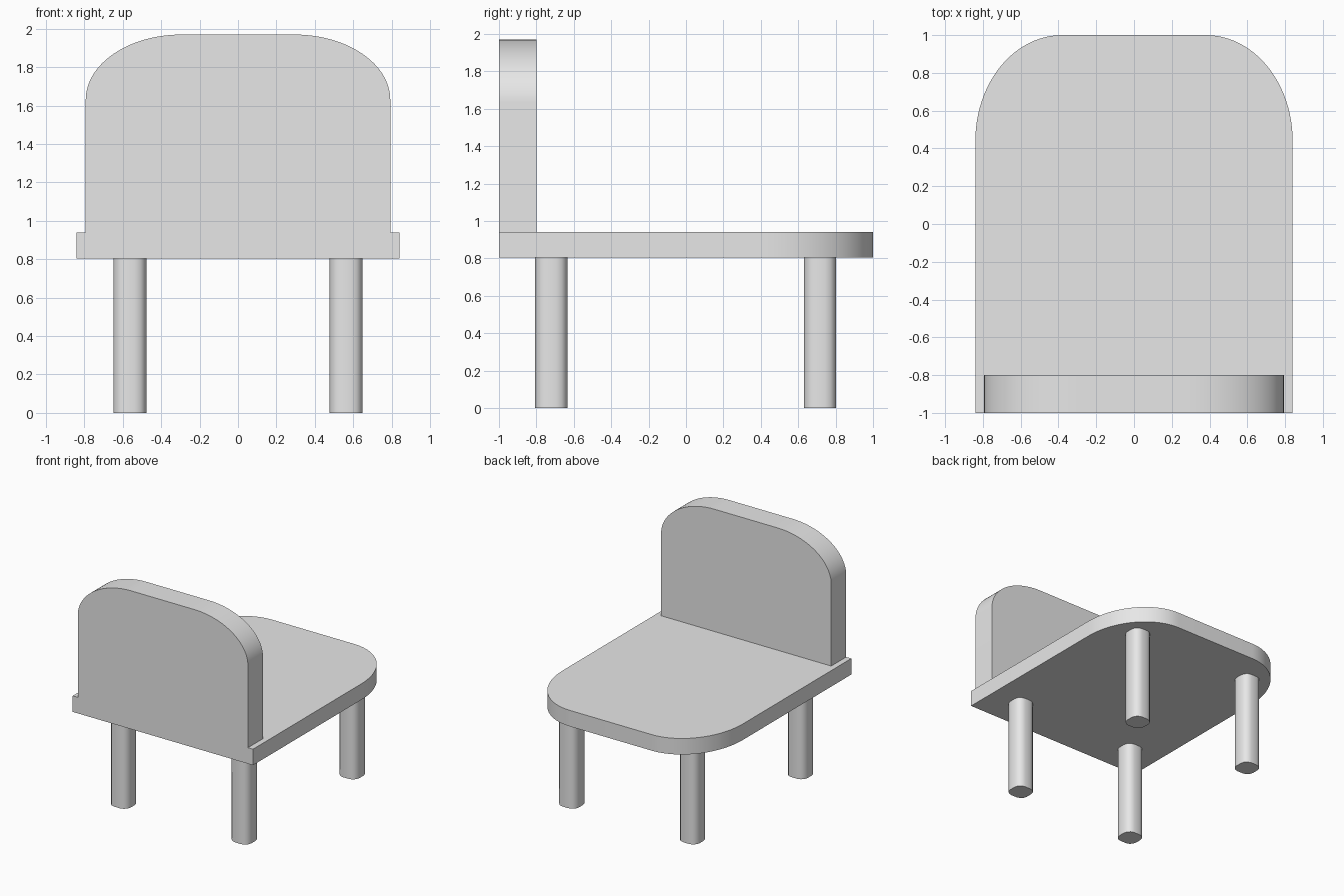
import bpy, bmesh, math
from mathutils import Vector

cube = bpy.data.objects.get("Cube")
if cube:
    bpy.data.objects.remove(cube, do_unlink=True)

grey = bpy.data.materials.new("light grey")
grey.use_nodes = True
grey.diffuse_color = (0.8, 0.8, 0.8, 1)
grey.node_tree.nodes["Principled BSDF"].inputs["Base Color"].default_value = (0.8, 0.8, 0.8, 1)


def arc_corner(cx, cy, rx, ry, start, steps):
    """Quarter ellipse, counter-clockwise from the start angle in degrees."""
    angles = [math.radians(start + 90 * i / steps) for i in range(steps + 1)]
    return [(cx + rx * math.cos(a), cy + ry * math.sin(a)) for a in angles]


def arch(half_width, bottom, top, rx, ry, steps=24):
    """Square at the bottom, with elliptical corners at the top."""
    cx, cy = half_width - rx, top - ry
    return ([(-half_width, bottom), (half_width, bottom)]
            + arc_corner(cx, cy, rx, ry, 0, steps)
            + arc_corner(-cx, cy, rx, ry, 90, steps))


def rounded_square(half, r, steps=3):
    c = half - r
    centres = [(c, c), (-c, c), (-c, -c), (c, -c)]
    return [p for i, (x, y) in enumerate(centres)
            for p in arc_corner(x, y, r, r, 90 * i, steps)]


def extrude_profile(name, points, push):
    """Solid from 3D outline points pushed along a vector."""
    bm = bmesh.new()
    face = bm.faces.new([bm.verts.new(p) for p in points])
    moved = bmesh.ops.extrude_face_region(bm, geom=[face])["geom"]
    verts = [g for g in moved if isinstance(g, bmesh.types.BMVert)]
    bmesh.ops.translate(bm, verts=verts, vec=Vector(push))
    bmesh.ops.recalc_face_normals(bm, faces=bm.faces)
    mesh = bpy.data.meshes.new(name)
    bm.to_mesh(mesh)
    bm.free()
    mesh.materials.append(grey)
    obj = bpy.data.objects.new(name, mesh)
    bpy.context.collection.objects.link(obj)
    bpy.ops.object.select_all(action="DESELECT")
    obj.select_set(True)
    bpy.context.view_layer.objects.active = obj
    bpy.ops.object.shade_smooth_by_angle(angle=math.radians(40))
    return obj


SEAT_BOTTOM, SEAT_TOP = 0.805, 0.94

# Seat slab, rounded on the side away from the backrest
extrude_profile("seat",
                [(x, y, SEAT_BOTTOM) for x, y in arch(0.84, -1, 1, 0.46, 0.56)],
                (0, 0, SEAT_TOP - SEAT_BOTTOM))

# Upright backrest, flush with the straight seat edge
extrude_profile("backrest",
                [(x, -1, z) for x, z in arch(0.793, SEAT_TOP, 1.97, 0.5, 0.34)],
                (0, 0.2, 0))

# Four legs with rounded edges
for end, y in (("front", -0.72), ("back", 0.717)):
    for side, x in (("left", 0.563), ("right", -0.563)):
        leg = extrude_profile(f"{end}_{side}_leg",
                              [(px, py, 0) for px, py in rounded_square(0.086, 0.06)],
                              (0, 0, SEAT_BOTTOM))
        leg.location = (x, y, 0)
